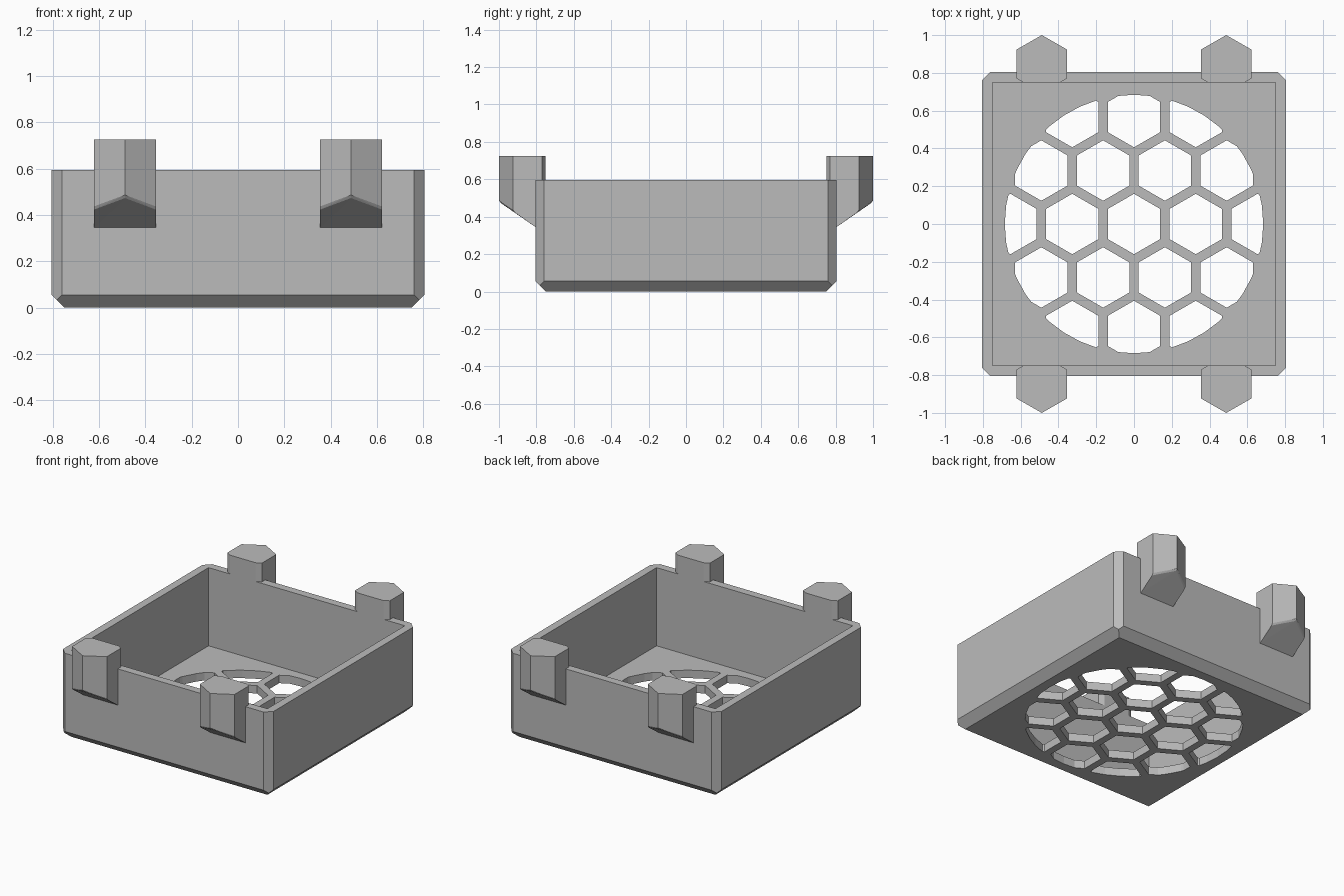
import bpy, bmesh, math

if "Cube" in bpy.data.objects:
    bpy.data.objects.remove(bpy.data.objects["Cube"])

grey = bpy.data.materials.new("light_grey")
grey.diffuse_color = (0.5, 0.5, 0.5, 1)
grey.use_nodes = True
grey.node_tree.nodes["Principled BSDF"].inputs["Base Color"].default_value = grey.diffuse_color


def hull(name, pts):
    """Convex solid around the given points."""
    bm = bmesh.new()
    for p in pts:
        bm.verts.new(p)
    bmesh.ops.convex_hull(bm, input=bm.verts[:])
    loose = [v for v in bm.verts if not v.link_faces]
    bmesh.ops.delete(bm, geom=loose, context='VERTS')
    bmesh.ops.dissolve_limit(bm, angle_limit=0.01, verts=bm.verts[:], edges=bm.edges[:])
    bmesh.ops.recalc_face_normals(bm, faces=bm.faces[:])
    me = bpy.data.meshes.new(name)
    bm.to_mesh(me)
    bm.free()
    me.materials.append(grey)
    ob = bpy.data.objects.new(name, me)
    bpy.context.collection.objects.link(ob)
    return ob


def prism(name, sides, radius, z0, z1, x=0, y=0, turn=0):
    ring = [(x + radius * math.cos(turn + math.tau * i / sides),
             y + radius * math.sin(turn + math.tau * i / sides)) for i in range(sides)]
    return hull(name, [(a, b, z) for a, b in ring for z in (z0, z1)])


def boolean(target, tool, operation):
    mod = target.modifiers.new(operation.lower(), 'BOOLEAN')
    mod.operation, mod.solver, mod.object = operation, 'EXACT', tool
    bpy.context.view_layer.objects.active = target
    bpy.ops.object.modifier_apply(modifier=mod.name)
    bpy.data.objects.remove(tool)


SIGNS = [(sx, sy) for sx in (-1, 1) for sy in (-1, 1)]
OUT, IN, TOP, FLOOR, CUT = 0.805, 0.75, 0.595, 0.055, 0.045

# Tray body with chamfered corners and chamfered bottom edge
body = []
mid = OUT - CUT / 2
for sx, sy in SIGNS:
    body += [(sx * IN, sy * IN, 0), (sx * mid, sy * mid, mid - IN)]
    for z in (OUT - IN, TOP):
        body += [(sx * OUT, sy * (OUT - CUT), z), (sx * (OUT - CUT), sy * OUT, z)]
tray = hull("vented_tray", body)

# Four hexagonal hooks with sloping undersides and a small bevelled lip
HX, HW = 0.488, 0.133
half = [(0, 0.694, 0.725), (HW, 0.77, 0.725), (HW, 0.924, 0.725), (0, 1.0, 0.725),
        (0, 0.694, 0.345), (HW, 0.77, 0.345), (HW, OUT, 0.345),
        (HW, 0.924, 0.437), (0, 1.0, 0.487), (HW, 0.916, 0.423), (0, 0.99, 0.473)]
for sx, sy in SIGNS:
    pts = [(sx * HX + m * x, sy * y, z) for x, y, z in half for m in (-1, 1)]
    boolean(tray, hull("hook", pts), 'UNION')

# Square cavity, which also trims the inner ends of the hooks
boolean(tray, hull("cavity", [(sx * IN, sy * IN, z) for sx, sy in SIGNS
                              for z in (FLOOR, 1.0)]), 'DIFFERENCE')

# Honeycomb vent: hexagonal holes trimmed to a circle
PITCH, ROW, VENT = 0.327, 0.283, 0.684
for r in range(-2, 3):
    for c in range(-3, 4):
        x, y = (c + 0.5 * (r % 2)) * PITCH, r * ROW
        if math.hypot(x, y) > 0.7:
            continue
        hole = prism("hole", 6, 0.16, -0.1, 0.2, x, y, math.pi / 6)
        boolean(hole, prism("vent_circle", 44, VENT, -0.2, 0.3), 'INTERSECT')
        boolean(tray, hole, 'DIFFERENCE')
